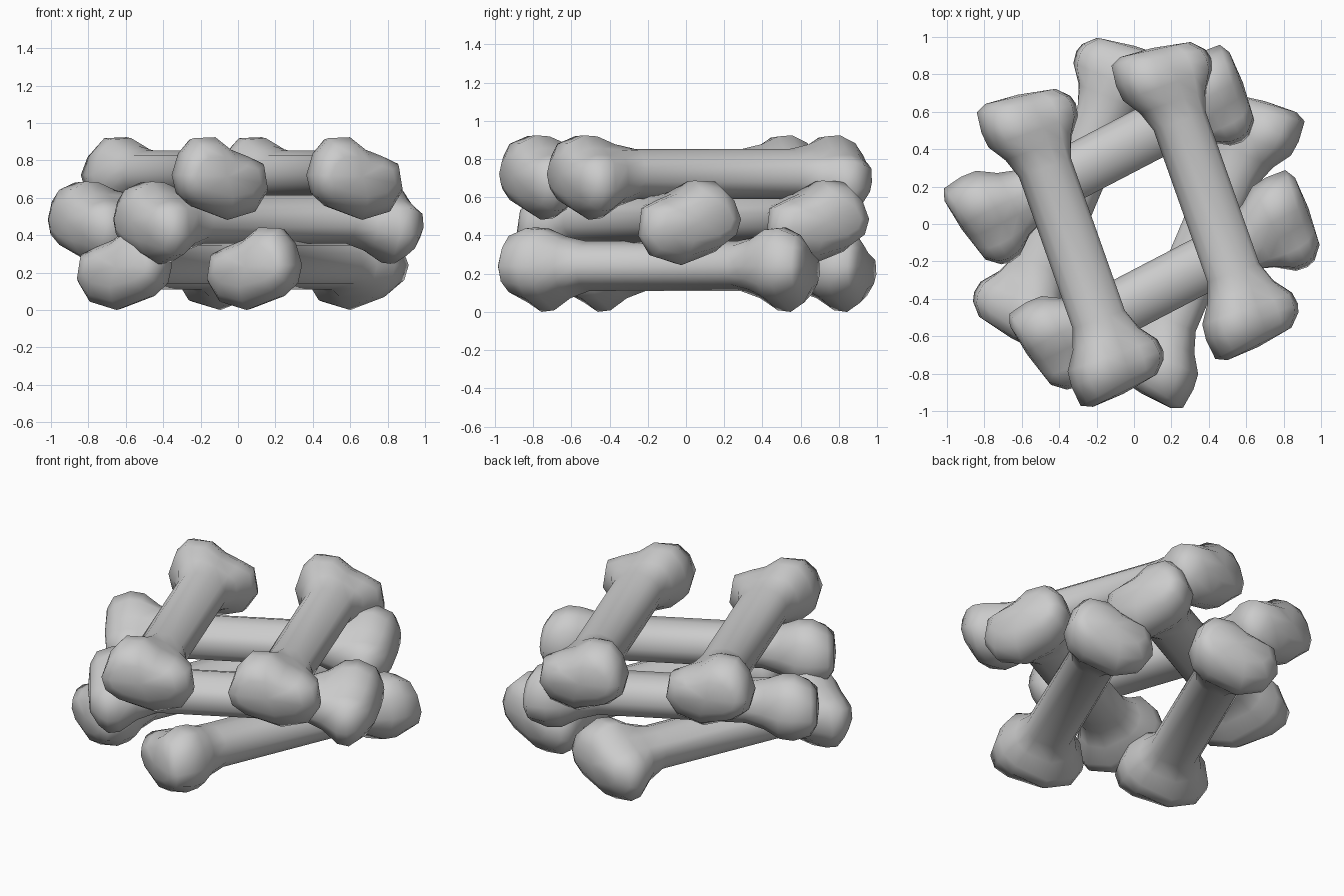
import bpy, bmesh, math
from mathutils import Matrix

if "Cube" in bpy.data.objects:
    bpy.data.objects.remove(bpy.data.objects["Cube"])

# Knob cross-section (across, up): high lump on +, low lump on -
KNOB = [(.26, 0), (.222, .12), (.155, .197), (.03, .202), (-.06, .135), (-.155, .1),
        (-.245, .06), (-.268, -.09), (-.2, -.195), (-.04, -.24), (.155, -.17), (.235, -.1)]
# Shaft cross-section: ellipse points facing the knob points
SHAFT = []
for v, z in KNOB:
    a = math.atan2(z, v)
    SHAFT.append((.15 * math.cos(a), .132 * math.sin(a)))

# Rings along half a bone: position, blend shaft->knob, width scale, height scale, lean
HALF = [(.43, 0, 1, 1, 0), (.54, .35, 1, 1, 0), (.635, .92, 1, 1, 0), (.71, 1, 1, 1, 0.04),
        (.79, 1, .95, .8, .17), (.835, 1, .72, .48, .13)]


def bone_mesh():
    bm = bmesh.new()
    rings = []
    for side in (-1, 1):
        half = []
        for u, t, sw, sh, lean in HALF:
            ring = []
            for (sv, sz), (kv, kz) in zip(SHAFT, KNOB):
                v = (sv + (kv - sv) * t) * sw
                z = (sz + (kz - sz) * t) * sh
                ring.append(bm.verts.new((side * (u + lean * v), -v, z)))
            half.append(ring)
        rings += half[::-1] if side < 0 else half
    n = len(KNOB)
    for a, b in zip(rings, rings[1:]):
        for i in range(n):
            j = (i + 1) % n
            bm.faces.new((a[i], a[j], b[j], b[i]))
    # End caps as fans
    for ring, x in ((rings[0], -.848), (rings[-1], .848)):
        c = bm.verts.new((x, -.01, -.01))
        for i in range(n):
            bm.faces.new((ring[i], ring[(i + 1) % n], c))
    bmesh.ops.recalc_face_normals(bm, faces=bm.faces)
    for f in bm.faces:
        f.smooth = True
    me = bpy.data.meshes.new("bone")
    bm.to_mesh(me)
    bm.free()
    return me


# Three crossed layers, two parallel bones each
mesh = bone_mesh()
layers = [("bottom", 67, .24, [(-.335, .175), (.36, -.12)]),
          ("middle", 207.5, .485, [(-.165, .355), (.185, -.315)]),
          ("top", -70.5, .722, [(-.33, -.105), (.39, .145)])]
for name, angle, z, spots in layers:
    for k, (x, y) in enumerate(spots):
        ob = bpy.data.objects.new(f"{name}_bone_{k + 1}", mesh)
        bpy.context.collection.objects.link(ob)
        ob.matrix_world = (Matrix.Translation((x, y, z))
                           @ Matrix.Rotation(math.radians(angle), 4, 'Z'))
